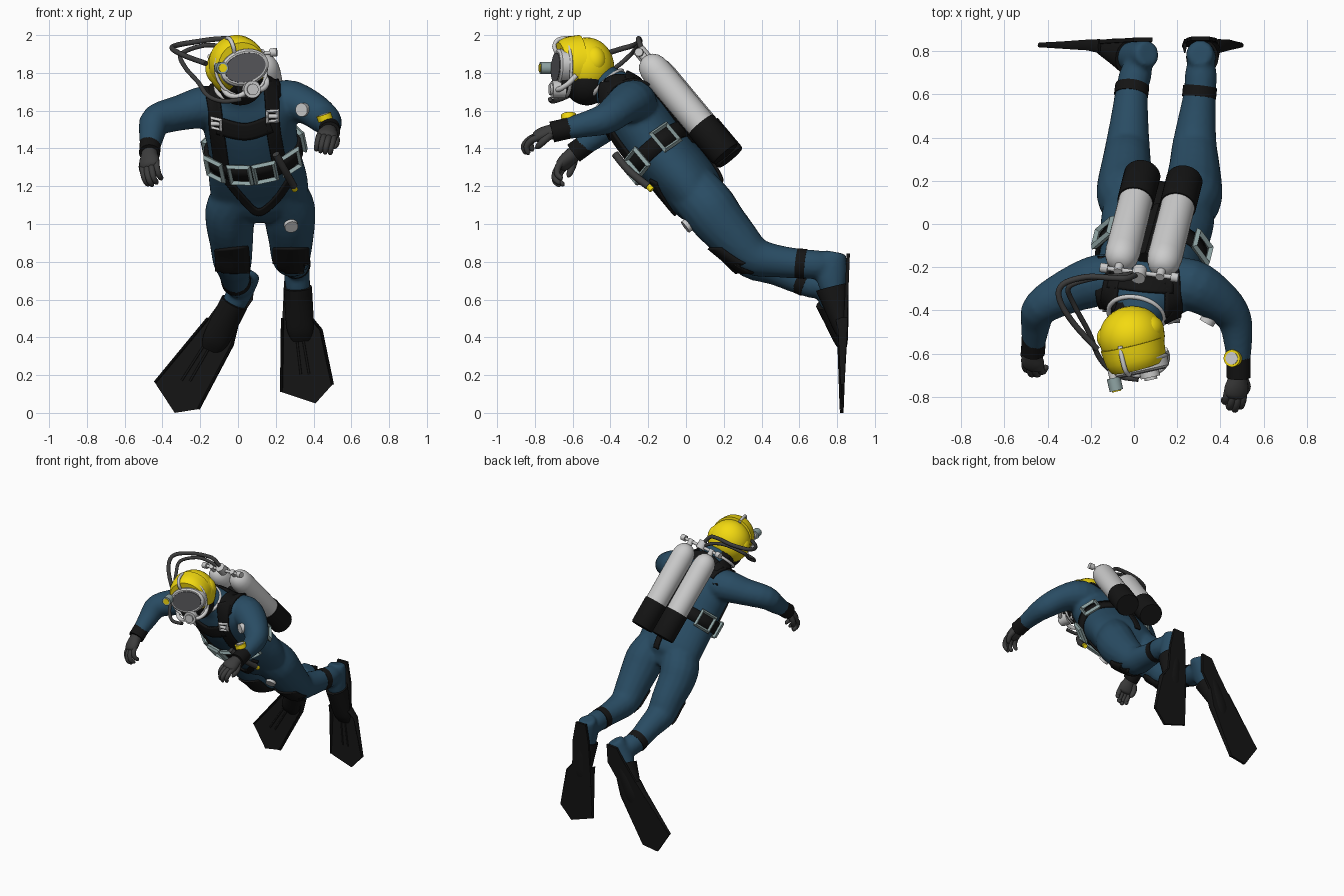
import bpy, bmesh, math
from mathutils import Vector as V, Matrix
from mathutils.bvhtree import BVHTree

if "Cube" in bpy.data.objects:
    bpy.data.objects.remove(bpy.data.objects["Cube"])

def material(name, c):
    m = bpy.data.materials.new(name)
    m.diffuse_color = (*c, 1)
    m.use_nodes = True
    m.node_tree.nodes["Principled BSDF"].inputs["Base Color"].default_value = m.diffuse_color
    return m
BLUE, YEL = material("suit_blue", (.022, .072, .125)), material("yellow", (.9, .7, .005))
BLK, DARK = material("black", (.007, .007, .007)), material("charcoal", (.045, .045, .045))
SIL, PALE = material("silver", (.55, .55, .55)), material("pale_metal", (.28, .38, .38))
GLASS = material("glass", (.1, .1, .11))

def finish(bm, name, mat, angle=40, mtx=None):
    bmesh.ops.recalc_face_normals(bm, faces=bm.faces[:])
    if mtx: bm.transform(mtx)
    me = bpy.data.meshes.new(name)
    bm.to_mesh(me); bm.free()
    o = bpy.data.objects.new(name, me)
    bpy.context.collection.objects.link(o)
    me.materials.append(mat)
    bpy.ops.object.select_all(action='DESELECT')
    o.select_set(True)
    bpy.context.view_layer.objects.active = o
    bpy.ops.object.shade_smooth_by_angle(angle=math.radians(angle))
    return o

def spline(pts, sub):
    """Catmull-Rom through points of any dimension."""
    P = [V(p) for p in pts]
    if sub == 1: return P
    out = []
    for i in range(len(P) - 1):
        a, b, c, d = P[max(i-1, 0)], P[i], P[i+1], P[min(i+2, len(P)-1)]
        for k in range(sub):
            t = k / sub
            out.append((b*2 + (c-a)*t + (a*2-b*5+c*4-d)*t*t + (b*3-a-c*3+d)*t**3) * .5)
    return out + [P[-1]]

def loft(bm, pts, ref=(1, 0, 0), n=16, sub=3):
    """Closed skin over elliptical sections (x, y, z, half width, half depth)."""
    S = spline(pts, sub); C = [V(s[:3]) for s in S]; rings = []
    for i, s in enumerate(S):
        t = (C[min(i+1, len(C)-1)] - C[max(i-1, 0)]).normalized()
        u = V(ref); u = (u - t*u.dot(t)).normalized(); w = t.cross(u)
        rings.append([bm.verts.new(C[i] + u*s[3]*math.cos(a) + w*s[4]*math.sin(a))
                      for a in (2*math.pi*k/n for k in range(n))])
    for r, q in zip(rings, rings[1:]):
        for k in range(n):
            bm.faces.new((r[k], r[(k+1) % n], q[(k+1) % n], q[k]))
    bm.faces.new(rings[0]); bm.faces.new(rings[-1])

def part(name, pts, mat, ref=(1, 0, 0), n=20, sub=3, mtx=None):
    bm = bmesh.new(); loft(bm, pts, ref, n, sub)
    return finish(bm, name, mat, mtx=mtx)

def tube(name, pts, r, mat, sub=5, n=12, mtx=None):
    return part(name, [(*p, r, r) for p in pts], mat, (.3, .21, .93), n, sub, mtx)

def rod(name, p, q, r, mat, mtx=None):
    return tube(name, [p, q], r, mat, 1, 24, mtx)

def ball(name, c, r, mat, mtx=None):
    bm = bmesh.new()
    bmesh.ops.create_uvsphere(bm, u_segments=32, v_segments=20, radius=1,
                              matrix=Matrix.Translation(c) @ Matrix.Diagonal((*r, 1)))
    return finish(bm, name, mat, 60, mtx)

# Body directions: down the spine, across the body, out of the back
A = V((.16, .635, -.755)).normalized()
U = V((.98, -.15, .1)); U = (U - A*U.dot(A)).normalized()
B = A.cross(U)
if B.y < 0: B = -B

# Wetsuit: torso, arms, legs and feet fused into one skin
bm = bmesh.new()
loft(bm, [(.12, .15, 1.06, .10, .07), (.115, .08, 1.12, .24, .14), (.11, .02, 1.21, .262, .16),
          (.09, -.09, 1.33, .25, .17), (.08, -.16, 1.41, .24, .172), (.06, -.25, 1.54, .25, .172),
          (.045, -.31, 1.63, .25, .15), (.035, -.36, 1.69, .19, .125), (.02, -.42, 1.74, .115, .1),
          (0, -.48, 1.79, .09, .09)], U, 32)
loft(bm, [(.12, -.25, 1.62, .1, .1), (.26, -.28, 1.65, .115, .12), (.37, -.34, 1.62, .095, .105),
          (.455, -.42, 1.56, .085, .085), (.48, -.52, 1.53, .07, .07), (.485, -.7, 1.49, .048, .048)], (.1, 0, 1))
loft(bm, [(-.03, -.24, 1.6, .1, .1), (-.16, -.26, 1.62, .115, .12), (-.3, -.31, 1.59, .095, .105),
          (-.43, -.385, 1.55, .085, .085), (-.455, -.46, 1.48, .07, .07), (-.467, -.59, 1.38, .048, .048)], (.1, 0, 1))
loft(bm, [(.22, .02, 1.2, .12, .14), (.265, .11, 1.1, .138, .145), (.275, .17, 1.02, .135, .14),
          (.28, .27, .91, .118, .122), (.28, .36, .83, .105, .105), (.29, .47, .805, .09, .088),
          (.305, .61, .79, .075, .078), (.31, .7, .785, .074, .076), (.31, .8, .785, .05, .055)])
loft(bm, [(.02, .04, 1.18, .12, .14), (-.03, .12, 1.09, .138, .145), (-.042, .18, 1.01, .13, .138),
          (-.035, .28, .9, .115, .12), (-.03, .355, .81, .105, .105), (-.022, .47, .765, .09, .088),
          (-.01, .62, .7, .075, .078), (.01, .7, .68, .074, .076), (.04, .79, .67, .05, .055)])
FEET = {"right": ((.305, .85), V((.06, -1)).normalized()), "left": ((.065, .75), V((-.45, -.89)).normalized())}
def foot_path(side, rows):
    h, e = FEET[side]
    return [(h[0]+e.x*s, y, h[1]+e.y*s, w, d) for s, y, w, d in rows]
for side in FEET:
    loft(bm, foot_path(side, [(.0, .79, .055, .058), (.03, .785, .066, .068), (.14, .77, .068, .08),
                              (.26, .795, .055, .045), (.35, .82, .045, .025)]))
suit = finish(bm, "wetsuit", BLUE, 60)
m = suit.modifiers.new("fuse", 'REMESH'); m.mode = 'VOXEL'; m.voxel_size = .013; m.use_smooth_shade = True
m = suit.modifiers.new("relax", 'SMOOTH'); m.iterations = 5
dg = bpy.context.evaluated_depsgraph_get()
tree = BVHTree.FromObject(suit, dg)

def patch(name, pts, width, aim=(0, 1, 0), mat=BLK, cols=6, thick=.014, reach=9):
    """Cloth strip laid on the suit by casting rays along aim."""
    d = V(aim); C = spline(pts, 6); bm = bmesh.new(); rows = []
    for i, c in enumerate(C):
        t = C[min(i+1, len(C)-1)] - C[max(i-1, 0)]
        s = t.cross(d).normalized(); row = []
        for k in range(cols+1):
            p = c + s*width*(k/cols - .5)
            hit = tree.ray_cast(p - d*3, d)
            if hit[0] is None or (hit[0]-p).length > reach: hit = tree.find_nearest(p)
            row.append(bm.verts.new(hit[0] + hit[1]*.004 - d*.004))
        rows.append(row)
    for r, q in zip(rows, rows[1:]):
        for k in range(cols):
            bm.faces.new((r[k], r[k+1], q[k+1], q[k]))
    o = finish(bm, name, mat, 60)
    m = o.modifiers.new("thick", 'SOLIDIFY'); m.thickness = thick; m.offset = 0
    return o

def frame_at(name, p, z, x, size, bar, mat):
    """Square buckle frame: four-sided ring turned to the surface."""
    z = z.normalized(); x = (x - z*x.dot(z)).normalized(); y = z.cross(x)
    bpy.ops.mesh.primitive_torus_add(major_segments=4, minor_segments=4, major_radius=size*.7, minor_radius=bar)
    o = bpy.context.object; o.name = name; o.data.materials.append(mat)
    o.matrix_world = Matrix.Translation(p) @ Matrix((x, y, z)).transposed().to_4x4() @ Matrix.Rotation(math.pi/4, 4, 'Z')

# Harness straps, chest band, crotch straps, knee pads
for n, a, b in (("left", [(-.15, 0, 1.76), (-.125, 0, 1.62), (-.11, 0, 1.5), (-.08, 0, 1.28)], (-.115, 1.53)),
                ("right", [(.17, 0, 1.75), (.18, 0, 1.62), (.185, 0, 1.5), (.22, 0, 1.3)], (.182, 1.57))):
    patch(n + "_harness_strap", a, .07)
    h = tree.ray_cast(V((b[0], -3, b[1])), V((0, 1, 0)))
    frame_at(n + "_strap_buckle", h[0] - V((0, .015, 0)), h[1], V((1, 0, 0)), .055, .013, SIL)
    rod(n + "_strap_slide", h[0] - V((.03, .02, 0)), h[0] + V((.03, -.02, 0)), .012, SIL)
patch("chest_band", [(-.1, 0, 1.52), (.04, 0, 1.49), (.17, 0, 1.53)], .085)
patch("crotch_strap", [(-.06, 0, 1.24), (.03, 0, 1.13), (.11, 0, 1.065), (.2, 0, 1.13), (.27, 0, 1.23)], .032)
patch("left_knee_pad", [(-.035, .17, .875), (-.03, .22, .82), (-.03, .28, .745)], .17, reach=.1)
patch("right_knee_pad", [(.28, .17, .875), (.28, .22, .82), (.28, .28, .745)], .18, reach=.1)
DOWN = (0, 0, -1)
patch("left_shoulder_strap", [(-.12, -.4, 0), (-.11, -.3, 0), (-.08, -.18, 0)], .075, DOWN)
patch("right_shoulder_strap", [(.18, -.43, 0), (.18, -.32, 0), (.17, -.2, 0)], .075, DOWN)
patch("upper_back_strap", [(-.12, -.26, 0), (.04, -.28, 0), (.18, -.29, 0)], .07, DOWN)
patch("rear_crotch_strap", [(.09, 0, 1.42), (.11, .09, 1.31), (.125, .17, 1.21)], .04, -B)

# Weight belt with frames all around
c = V((.08, -.175, 1.4)) + A*.035; bm = bmesh.new(); rows = []
def belt_hit(t):
    d = (U*math.sin(t) - B*math.cos(t)).normalized()
    return tree.ray_cast(c, d)[0], d
for k in range(48):
    p, d = belt_hit(2*math.pi*k/48)
    rows.append([bm.verts.new(p + d*.008 + A*s) for s in (-.045, .045)])
for r, q in zip(rows, rows[1:] + rows[:1]):
    bm.faces.new((r[0], r[1], q[1], q[0]))
belt = finish(bm, "weight_belt", BLK, 60)
m = belt.modifiers.new("thick", 'SOLIDIFY'); m.thickness = .02; m.offset = 0
for k, ang in enumerate((22, 64, 114, -22, -64, -114)):
    t = math.radians(ang); p, d = belt_hit(t)
    nrm = (belt_hit(t+.1)[0] - belt_hit(t-.1)[0]).cross(A)
    if nrm.dot(d) < 0: nrm = -nrm
    frame_at("belt_frame_%d" % k, p + d*.02, nrm, A, .112, .017, PALE)

# Cuffs, ankle bands, watch, valves, knife
for n, p, q, r in (("right_cuff", (.484, -.6, 1.512), (.485, -.71, 1.487), .056),
                   ("left_cuff", (-.463, -.5, 1.445), (-.468, -.595, 1.375), .056),
                   ("right_ankle_band", (.301, .585, .793), (.306, .635, .788), .079),
                   ("left_ankle_band", (-.014, .595, .712), (-.008, .64, .692), .079)):
    rod(n, p, q, r, BLK)
rod("watch_case", (.463, -.62, 1.55), (.453, -.622, 1.58), .04, YEL)
rod("watch_face", (.455, -.622, 1.575), (.452, -.622, 1.584), .029, SIL)
for n, x, z in (("arm_valve", .345, 1.605), ("thigh_valve", .28, .995)):
    h = tree.ray_cast(V((x, -3, z)), V((0, 1, 0)))
    rod(n, h[0] - h[1]*.01, h[0] + h[1]*.02, .036, SIL)
tube("knife_sheath", [(.2, -.375, 1.37), (.25, -.3, 1.28), (.295, -.2, 1.2)], .02, DARK)
rod("knife_tip", (.292, -.205, 1.205), (.302, -.18, 1.18), .016, YEL)

# Gloves
def glove(name, wrist, fwd, palm, thumb_sign):
    w, f, p = V(wrist), V(fwd).normalized(), V(palm)
    p = (p - f*p.dot(f)).normalized(); s = f.cross(p)*thumb_sign
    bm = bmesh.new()
    loft(bm, [(*(w + f*a + p*b), hw, hd) for a, b, hw, hd in ((-.02, 0, .043, .043), (.02, 0, .046, .04),
         (.06, .005, .056, .038), (.095, .012, .052, .031), (.11, .016, .035, .016))], s)
    for k in range(4):
        o = w + s*(.038 - k*.0255); l = (.9, 1, .95, .8)[k]
        loft(bm, [(*(o + f*a*l + p*b), r, r) for a, b, r in ((.085, .01, .017), (.135, .02, .018),
             (.17, .05, .016), (.165, .085, .013), (.16, .092, .004))], s, 10)
    loft(bm, [(*(w + s*x + f*a + p*b), r, r) for x, a, b, r in ((.03, .02, .01, .022), (.052, .055, .03, .02),
         (.05, .09, .055, .016), (.045, .105, .065, .005))], p, 10)
    finish(bm, name, DARK, 60)
glove("right_glove", (.482, -.7, 1.489), (-.1, -.95, -.15), (-.2, .1, -1), 1)
glove("left_glove", (-.468, -.59, 1.374), (-.06, -.76, -.58), (.35, .4, -.7), -1)

# Fins: flat blade, side rails, ribs and foot pocket
OUT = {"right": [(.265, .845), (.35, .845), (.38, .7), (.39, .5), (.44, .44), (.5, .15), (.41, .05), (.23, .11), (.235, .5), (.245, .7)],
       "left": [(.0, .73), (.085, .74), (.08, .6), (0, .485), (-.03, .36), (-.21, .02), (-.335, 0), (-.44, .16), (-.16, .5), (-.05, .65)]}
for side, out in OUT.items():
    P = [V((x, .816 + .04*z, z)) for x, z in out]
    bm = bmesh.new()
    f = bm.faces.new([bm.verts.new(p) for p in P])
    r = bmesh.ops.extrude_face_region(bm, geom=[f])
    bmesh.ops.translate(bm, vec=(0, .018, 0), verts=[v for v in r["geom"] if isinstance(v, bmesh.types.BMVert)])
    finish(bm, side + "_fin_blade", BLK, 30)
    fwd = V((0, .022, 0))
    for n, path in (("a", [P[3], P[4], P[5]]), ("b", [P[8], P[8].lerp(P[7], .2), P[7]])):
        part(side + "_fin_rail_" + n, [(*(q + V((0, dy, 0))), .008, d) for q, dy, d in
             zip(path, (-.012, -.004, .006), (.034, .026, .01))], BLK, n=10, sub=1)
    top, tip = (P[3] + P[8])/2, (P[5] + P[7])/2
    for k in (-.022, .022):
        o = (P[3] - P[8]).normalized()*k
        rod(side + "_fin_rib", top + o*.6, top.lerp(tip, .8) + o, .006, BLK)
    part(side + "_foot_pocket", foot_path(side, [(.185, .772, .075, .086), (.26, .79, .075, .072),
         (.35, .808, .074, .052), (.42, .822, .068, .034), (.47, .835, .045, .01)]), BLK)

# Twin tanks with dark boots, valves and manifold
tops = []
for n, end in (("left", V((.04, .235, 1.35))), ("right", V((.235, .21, 1.37)))):
    at = lambda s, r: (*(end - A*s), r, r)
    part(n + "_tank", [at(.01, .078), at(.57, .081), at(.61, .077), at(.64, .066), at(.662, .048), at(.675, .025)], SIL, U, 32, 1)
    part(n + "_tank_boot", [at(0, .08), at(.01, .085), at(.205, .085)], BLK, U, 32, 1)
    top = end - A*.67; tops.append(top)
    rod(n + "_valve_stem", top, top - A*.05, .02, SIL)
    out = U if n == "right" else -U
    rod(n + "_valve_knob", top - A*.035 + out*.05, top - A*.035 + out*.085, .022, SIL)
a, b = (t - A*.035 for t in tops)
rod("manifold_bar", a - U*.06, b + U*.06, .011, SIL)
mid = (a + b)/2
rod("regulator_stage", mid + A*.02, mid - A*.04, .034, SIL)
part("tank_backplate", [(.05, -.17, 1.71, .1, .05), (.115, .06, 1.44, .1, .05)], BLK, U, 4, 1)

# Breathing hoses
tube("main_hose", [mid, (-.03, -.25, 1.97), (-.1, -.25, 1.98), (-.22, -.245, 1.965), (-.33, -.28, 1.945), (-.345, -.35, 1.925),
                   (-.28, -.46, 1.89), (-.17, -.58, 1.85)], .014, DARK)
tube("second_hose", [mid, (-.07, -.24, 1.935), (-.18, -.25, 1.945), (-.3, -.29, 1.9), (-.28, -.37, 1.83), (-.21, -.5, 1.75),
                     (-.16, -.62, 1.68), (-.08, -.7, 1.65), (.02, -.72, 1.66)], .012, DARK)

# Helmet, in head space: x across, -y forward, z up
H = Matrix.Translation((-.01, -.525, 1.83)) @ Matrix.Rotation(.22, 4, 'Z') @ Matrix.Rotation(-.28, 4, 'Y')
ball("helmet_shell", (0, 0, 0), (.153, .145, .158), YEL, H)
for s in (-1, 1):
    ball("helmet_ear_bulge", (.105*s, .02, .01), (.055, .06, .075), YEL, H)
ball("hood", (0, -.005, -.09), (.12, .118, .115), BLK, H)
part("face_shell", [(0, -.03, .02, .15, .152), (0, -.1, .015, .142, .145), (0, -.138, .01, .125, .122)], YEL, n=32, mtx=H)
tube("face_clamp", [(.138*math.cos(t), -.115, -.005 + .148*math.sin(t)) for t in (math.pi*k/16 for k in range(33))], .009, SIL, 1, 10, H)
part("chin_panel", [(0, -.09, -.1, .085, .065), (0, -.155, -.1, .065, .045)], BLK, n=24, sub=1, mtx=H)
part("mask_rim", [(.01, -.11, -.005, .135, .1), (.01, -.16, -.005, .132, .096), (.01, -.17, -.005, .12, .085)], SIL, n=32, sub=1, mtx=H)
part("mask_window", [(.01, -.15, -.005, .115, .078), (.01, -.174, -.005, .112, .075)], GLASS, n=32, sub=1, mtx=H)
rod("mouth_regulator", (.01, -.13, -.125), (.01, -.2, -.125), .046, SIL, H)
rod("regulator_cap", (.01, -.19, -.125), (.01, -.212, -.125), .03, SIL, H)
for s in (-1, 1):
    tube("exhaust_whisker", [(.02*s, -.18, -.13), (.07*s, -.17, -.14), (.11*s, -.13, -.12), (.12*s, -.09, -.08)], .014, SIL, mtx=H)
rod("side_valve_body", (-.12, -.09, .03), (-.12, -.17, .03), .02, SIL, H)
rod("side_valve_knob", (-.12, -.165, .03), (-.12, -.225, .03), .032, PALE, H)
rod("side_valve_cap", (-.12, -.22, .03), (-.12, -.23, .03), .022, YEL, H)
tube("top_handle", [(-.02, -.15, .08), (-.02, -.165, .12), (-.02, -.14, .158), (-.02, -.08, .166), (-.02, -.03, .153)], .011, SIL, mtx=H)

# Neck ring around the collar
q = V((.01, -.42, 1.735)); w = V((0, .72, .69))
tube("neck_ring", [q + U*.13*math.cos(t) + w*.112*math.sin(t) for t in (math.pi*k/12 for k in range(25))], .011, SIL, 2, 10)
part("neck_seal", [(.01, -.41, 1.725, .115, .1), (0, -.45, 1.765, .1, .088), (0, -.49, 1.81, .09, .08)], BLK, U)
